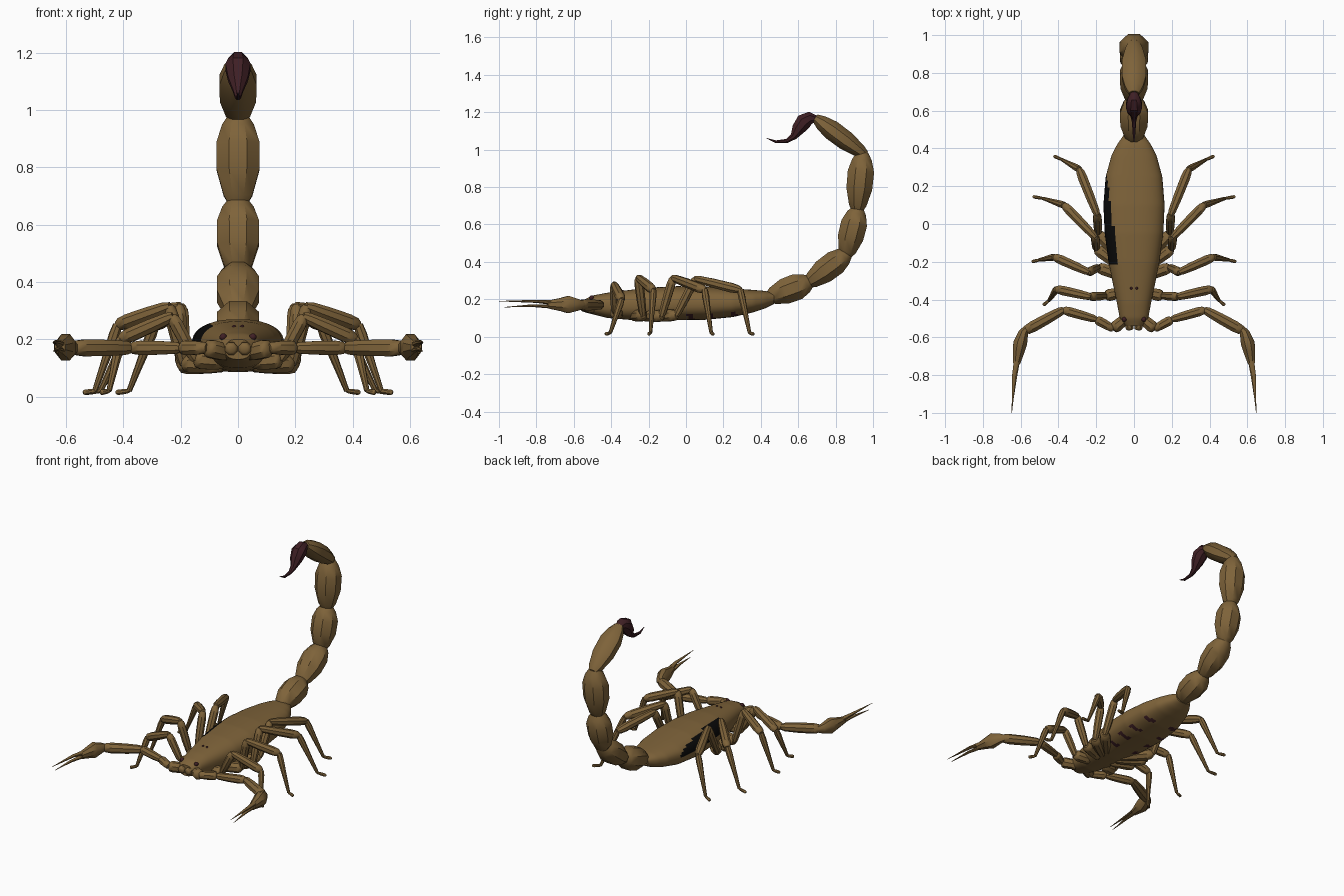
import bpy, bmesh, math
from mathutils import Vector

if "Cube" in bpy.data.objects:
    bpy.data.objects.remove(bpy.data.objects["Cube"])


def material(name, rgb):
    m = bpy.data.materials.new(name)
    m.use_nodes = True
    m.diffuse_color = (*rgb, 1)
    m.node_tree.nodes["Principled BSDF"].inputs["Base Color"].default_value = (*rgb, 1)
    return m


BROWN = material("shell brown", (0.21, 0.125, 0.042))
MAROON = material("dark maroon", (0.05, 0.014, 0.018))
BLACK = material("black", (0.003, 0.003, 0.003))


def finish(bm, name, mats, angle=40):
    bmesh.ops.recalc_face_normals(bm, faces=bm.faces)
    me = bpy.data.meshes.new(name)
    bm.to_mesh(me)
    bm.free()
    ob = bpy.data.objects.new(name, me)
    bpy.context.collection.objects.link(ob)
    for m in mats:
        me.materials.append(m)
    bpy.ops.object.select_all(action='DESELECT')
    ob.select_set(True)
    bpy.context.view_layer.objects.active = ob
    bpy.ops.object.shade_smooth_by_angle(angle=math.radians(angle))
    return ob


def skin(bm, rings):
    """Join rings of points into a closed tube."""
    loops = [[bm.verts.new(p) for p in ring] for ring in rings]
    n = len(loops[0])
    for a, b in zip(loops, loops[1:]):
        for i in range(n):
            j = (i + 1) % n
            bm.faces.new((a[i], a[j], b[j], b[i]))
    bm.faces.new(loops[0])
    bm.faces.new(loops[-1])


def tube(bm, stations, sides=8):
    """Stations are (centre, half width, half height) along a path."""
    pts = [Vector(s[0]) for s in stations]
    rings = []
    for k, (_, w, h) in enumerate(stations):
        t = (pts[min(k + 1, len(pts) - 1)] - pts[max(k - 1, 0)]).normalized()
        side = t.cross(Vector((0, 0, 1)))
        side = side.normalized() if side.length > 0.01 else Vector((1, 0, 0))
        up = side.cross(t)
        rings.append([pts[k] + side * w * math.cos(a) + up * h * math.sin(a)
                      for a in ((i + 0.5) * math.tau / sides for i in range(sides))])
    skin(bm, rings)


BARREL = [(0, .42), (.1, .66), (.38, .98), (.68, 1), (.88, .74), (1, .42)]
LIMB = [(-.02, .55), (.08, .8), (.4, .95), (.8, 1), (.95, .85), (1.02, .5)]
TAPER = [(0, 1), (.15, 1.15), (.6, .8), (1, .55)]


def segment(bm, a, b, r, profile, flat=1.0, sides=8):
    a, b = Vector(a), Vector(b)
    tube(bm, [(a.lerp(b, t), r * f, r * f * flat) for t, f in profile], sides)


# Body: one lofted shell, (y, half width, top, bottom)
SHELL = [(-.54, .045, .2, .13), (-.5, .075, .22, .12), (-.42, .09, .235, .1),
         (-.3, .115, .25, .09), (-.2, .135, .262, .085), (-.05, .155, .27, .088),
         (.1, .162, .268, .09), (.25, .15, .258, .105), (.36, .12, .25, .13),
         (.42, .09, .245, .15), (.47, .055, .235, .175)]


def shell_at(y):
    for a, b in zip(SHELL, SHELL[1:]):
        if y <= b[0]:
            f = (y - a[0]) / (b[0] - a[0])
            return [p + (q - p) * f for p, q in zip(a, b)]
    return SHELL[-1]


def power(v):
    return math.copysign(abs(v) ** 0.82, v)


bm = bmesh.new()
rings = []
for k in range(85):
    y, w, top, bot = shell_at(SHELL[0][0] + 1.01 * k / 84)
    mid, half = (top + bot) / 2, (top - bot) / 2
    rings.append([(w * power(math.cos(a)), y, mid + half * power(math.sin(a)))
                  for a in (i * math.tau / 40 for i in range(40))])
skin(bm, rings)
for f in bm.faces:
    c = f.calc_center_median()
    y, w, top, bot = shell_at(c.y)
    # black patch on the right flank of the back
    if -.22 < c.y < .29 and c.z > (top + bot) / 2 and c.x < -(.085 + .13 * (c.y + .2)):
        f.material_index = 2
    # paired slanted belly marks
    if c.z < .14 and .35 < abs(c.x) / w < .86:
        slant = c.y + .25 * abs(c.x)
        if any(abs(slant - m) < .013 for m in (-.06, .05, .16, .28)):
            f.material_index = 1
finish(bm, "body", [BROWN, MAROON, BLACK], 50)

# Tail segments curling up over the back: start (y, z), end (y, z), radius, flatness
TAIL = [((.44, .21), (.67, .295), .08, .95), ((.65, .285), (.87, .45), .08, .9),
        ((.855, .43), (.92, .69), .08, .95), ((.915, .67), (.945, .985), .082, .93),
        ((.96, .97), (.69, 1.17), .07, .82)]
for n, (a, b, r, flat) in enumerate(TAIL):
    bm = bmesh.new()
    segment(bm, (0, *a), (0, *b), r, BARREL, flat)
    finish(bm, "tail_segment_%d" % (n + 1), [BROWN])

# Sting: bulb with a hooked point
bm = bmesh.new()
tube(bm, [((0, y, z), r, r) for y, z, r in
          [(.695, 1.165, .02), (.665, 1.17, .036), (.63, 1.15, .047), (.6, 1.11, .038),
           (.575, 1.07, .02), (.54, 1.047, .012), (.48, 1.042, .008), (.43, 1.062, .001)]])
finish(bm, "sting", [MAROON])

# Legs, left side: joints from the belly out to the foot
LEGS = [
    [(.05, -.36, .12), (.15, -.38, .13), (.23, -.385, .28), (.41, -.345, .2), (.45, -.405, .02), (.48, -.43, .014)],
    [(.05, -.28, .11), (.19, -.23, .115), (.24, -.255, .315), (.42, -.175, .25), (.5, -.19, .02), (.54, -.2, .014)],
    [(.05, -.24, .11), (.2, -.13, .11), (.205, -.07, .315), (.37, .1, .25), (.48, .135, .02), (.535, .145, .014)],
    [(.05, -.2, .11), (.19, -.05, .115), (.195, .05, .31), (.29, .29, .25), (.38, .34, .02), (.425, .36, .014)],
]
PARTS = [(.034, LIMB), (.025, LIMB), (.027, LIMB), (.017, TAPER), (.01, LIMB)]

# Pincer arm, left side: joints from the head to the wrist
ARM = [(.03, -.49, .15), (.11, -.555, .17), (.2, -.505, .17), (.375, -.455, .17), (.575, -.565, .17)]
ARM_RADII = [.034, .027, .027, .032]

# Pincer palm and fingers: (x, y, z, half width, half height)
PINCER = {
    "palm": [(.565, -.545, .17, .016, .018), (.585, -.575, .17, .028, .032), (.602, -.63, .172, .04, .05),
             (.61, -.67, .172, .035, .038), (.622, -.74, .172, .02, .022)],
    "upper_finger": [(.618, -.71, .182, .018, .014), (.634, -.8, .189, .012, .009), (.647, -1, .19, .001, .001)],
    "lower_finger": [(.615, -.7, .16, .016, .012), (.63, -.82, .166, .01, .008), (.645, -.97, .158, .001, .001)],
}

for s, side in ((1, "left"), (-1, "right")):
    def flip(p):
        return (p[0] * s, p[1], p[2])

    for n, joints in enumerate(LEGS):
        bm = bmesh.new()
        for a, b, (r, profile) in zip(joints, joints[1:], PARTS):
            segment(bm, flip(a), flip(b), r, profile)
        finish(bm, "%s_leg_%d" % (side, n + 1), [BROWN])

    bm = bmesh.new()
    for a, b, r in zip(ARM, ARM[1:], ARM_RADII):
        segment(bm, flip(a), flip(b), r, LIMB)
    finish(bm, side + "_pincer_arm", [BROWN])

    for part, rows in PINCER.items():
        bm = bmesh.new()
        tube(bm, [(flip(row), row[3], row[4]) for row in rows])
        finish(bm, "%s_pincer_%s" % (side, part), [BROWN])

    # Mouth claws under the front edge of the shell
    bm = bmesh.new()
    segment(bm, flip((.03, -.49, .175)), flip((.022, -.56, .165)), .024, LIMB)
    finish(bm, side + "_mouth_claw", [BROWN])

    # Eyes: one on the front corner, one on top of the head
    bm = bmesh.new()
    for p, r in (((.052, -.505, .208), .013), ((.014, -.34, .244), .007)):
        ball = bmesh.ops.create_icosphere(bm, subdivisions=2, radius=r)
        bmesh.ops.translate(bm, verts=ball["verts"], vec=flip(p))
    finish(bm, side + "_eyes", [MAROON])
